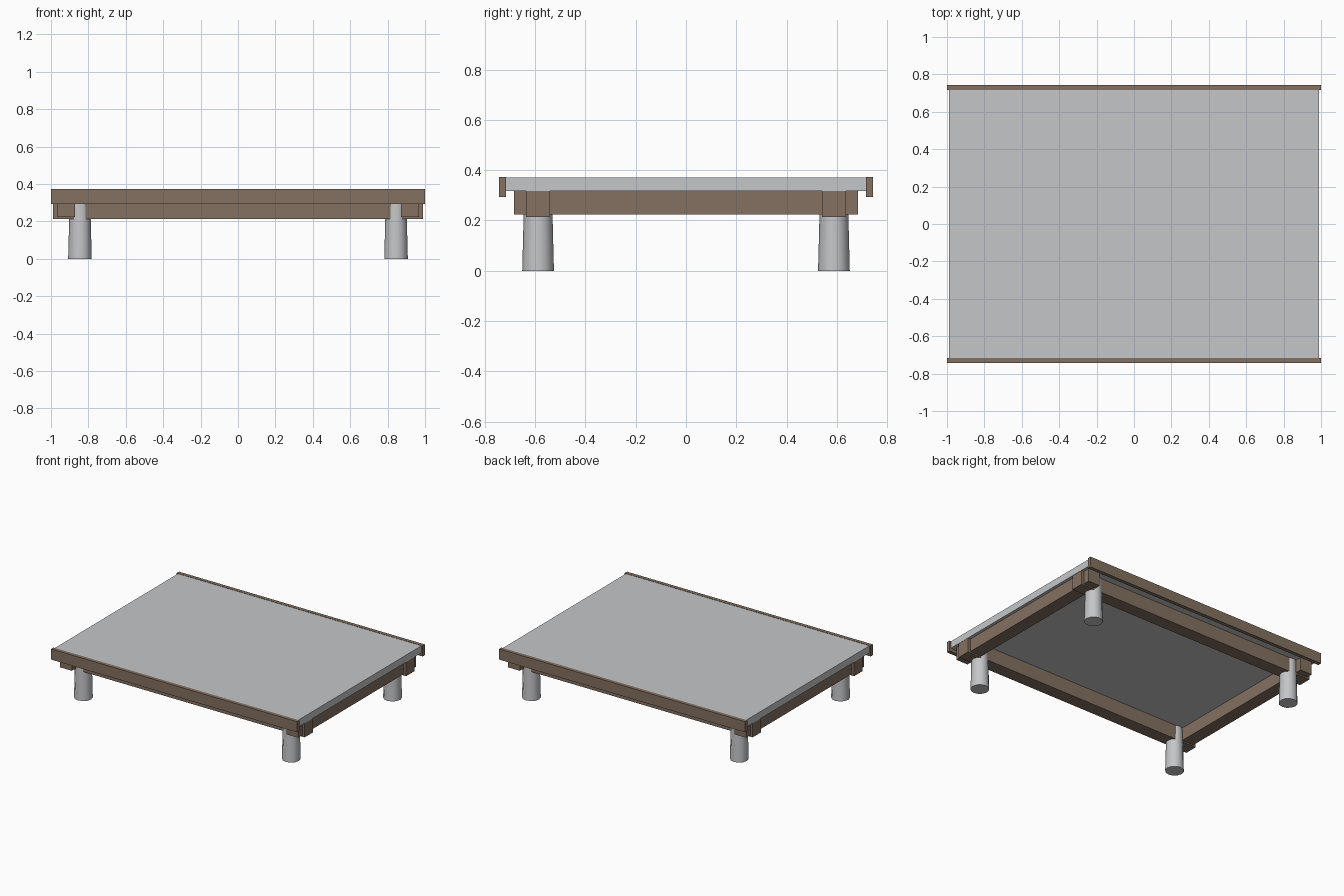
import bpy, bmesh, math
from mathutils import Matrix, Vector

if "Cube" in bpy.data.objects:
    bpy.data.objects.remove(bpy.data.objects["Cube"])


def material(name, rgb):
    m = bpy.data.materials.new(name)
    m.diffuse_color = (*rgb, 1)
    m.use_nodes = True
    m.node_tree.nodes["Principled BSDF"].inputs["Base Color"].default_value = m.diffuse_color
    return m


WOOD = material("brown wood", (0.23, 0.165, 0.12))
GREY = material("light grey", (0.56, 0.565, 0.58))


def finish(name, bm, mat):
    me = bpy.data.meshes.new(name)
    bm.to_mesh(me)
    bm.free()
    me.materials.append(mat)
    ob = bpy.data.objects.new(name, me)
    bpy.context.collection.objects.link(ob)
    return ob


def box(name, lo, hi, mat):
    lo, hi = Vector(lo), Vector(hi)
    bm = bmesh.new()
    bmesh.ops.create_cube(bm, size=1, matrix=Matrix.Translation((lo + hi) / 2)
                          @ Matrix.Diagonal((*(hi - lo), 1)))
    return finish(name, bm, mat)


# Platform slab
box("platform_slab", (-0.99, -0.716, 0.318), (0.99, 0.716, 0.37), GREY)

for s, side in ((-1, "front"), (1, "back")):
    # Edge boards along the long sides
    y = sorted((s * 0.716, s * 0.743))
    box(side + "_edge_board", (-1, y[0], 0.294), (1, y[1], 0.372), WOOD)
    # Long rails
    y = sorted((s * 0.54, s * 0.636))
    box(side + "_long_rail", (-0.988, y[0], 0.213), (0.988, y[1], 0.318), WOOD)

for s, side in ((-1, "left"), (1, "right")):
    # Cross rails
    x = sorted((s * 0.872, s * 0.968))
    box(side + "_cross_rail", (x[0], -0.684, 0.223), (x[1], 0.684, 0.318), WOOD)
    # Tapered round legs, bulging slightly through the long rails
    for t, end in ((-1, "front"), (1, "back")):
        bm = bmesh.new()
        bmesh.ops.create_cone(bm, cap_ends=True, segments=12, radius1=0.063,
                              radius2=0.055, depth=0.318,
                              matrix=Matrix.Translation((s * 0.845, t * 0.588, 0.159)))
        for f in bm.faces:
            f.smooth = len(f.verts) == 4
        for e in bm.edges:
            e.smooth = all(f.smooth for f in e.link_faces)
        finish(f"{side}_{end}_leg", bm, GREY)
